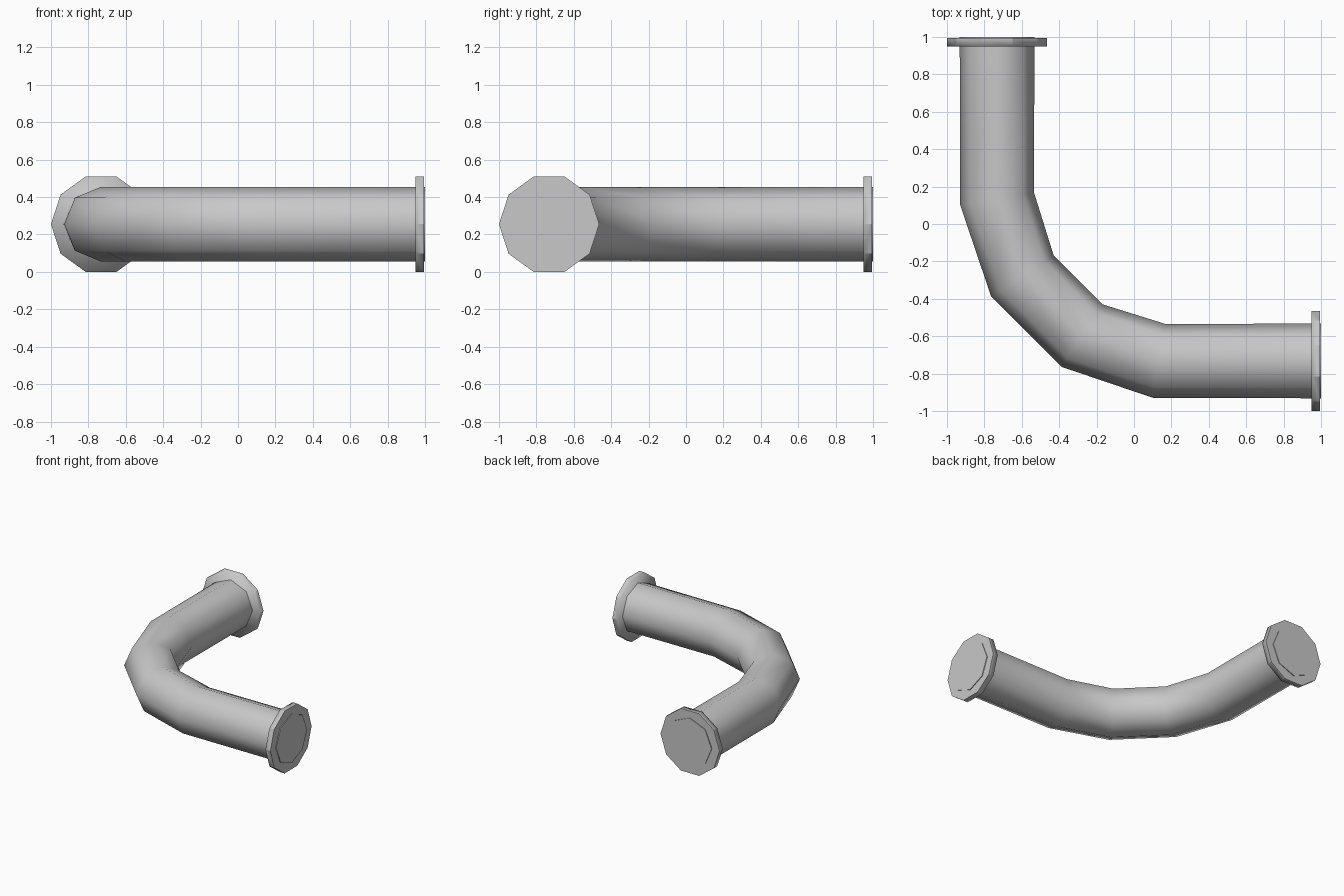
import bpy, bmesh, math
from mathutils import Vector

cube = bpy.data.objects.get("Cube")
if cube:
    bpy.data.objects.remove(cube, do_unlink=True)

grey = bpy.data.materials.new("pipe_grey")
grey.use_nodes = True
colour = (0.58, 0.58, 0.58, 1)
grey.diffuse_color = colour
grey.node_tree.nodes["Principled BSDF"].inputs["Base Color"].default_value = colour

AXIS = 0.732      # distance of each straight run from the centre
HEIGHT = 0.255    # centre line height


def ring(bm, x, y, angle, radius, sides):
    """Upright ring of vertices whose level radius points along angle."""
    across = Vector((math.cos(angle), math.sin(angle), 0))
    centre = Vector((x, y, HEIGHT))
    turns = [math.tau * i / sides for i in range(sides)]
    return [bm.verts.new(centre + radius * (across * math.cos(t) + Vector((0, 0, math.sin(t)))))
            for t in turns]


def loft(name, stations, radius, sides, flat_caps, faceted=False):
    """Skin rings along the stations, close both ends, and keep chosen edges sharp."""
    bm = bmesh.new()
    rings = [ring(bm, x, y, math.radians(a), radius, sides) for x, y, a in stations]
    for a, b in zip(rings, rings[1:]):
        for i in range(sides):
            j = (i + 1) % sides
            bm.faces.new((a[i], a[j], b[j], b[i]))
            if faceted:
                bm.edges.get((a[i], b[i])).smooth = False
    caps = [bm.faces.new(rings[0]), bm.faces.new(rings[-1])]
    bmesh.ops.recalc_face_normals(bm, faces=bm.faces)
    for face in bm.faces:
        face.smooth = True
    for k in flat_caps:
        for edge in caps[k].edges:
            edge.smooth = False
    mesh = bpy.data.meshes.new(name)
    bm.to_mesh(mesh)
    bm.free()
    mesh.materials.append(grey)
    obj = bpy.data.objects.new(name, mesh)
    bpy.context.collection.objects.link(obj)


# Bent pipe: two straight runs joined by a three-segment elbow
half = [(-AXIS, 1, 0), (-AXIS, 0.135, 10), (-0.597, -0.277, 33.4)]
mirrored = [(y, x, 90 - a) for x, y, a in reversed(half)]
loft("bent_pipe", half + mirrored, 0.2, 8, (0, 1))

# End flanges, with crisp outer faces
loft("back_flange", [(-AXIS, 0.95, 0), (-AXIS, 0.994, 0)], 0.268, 10, (1,), True)
loft("left_flange", [(0.95, -AXIS, 90), (0.994, -AXIS, 90)], 0.268, 10, (1,), True)
